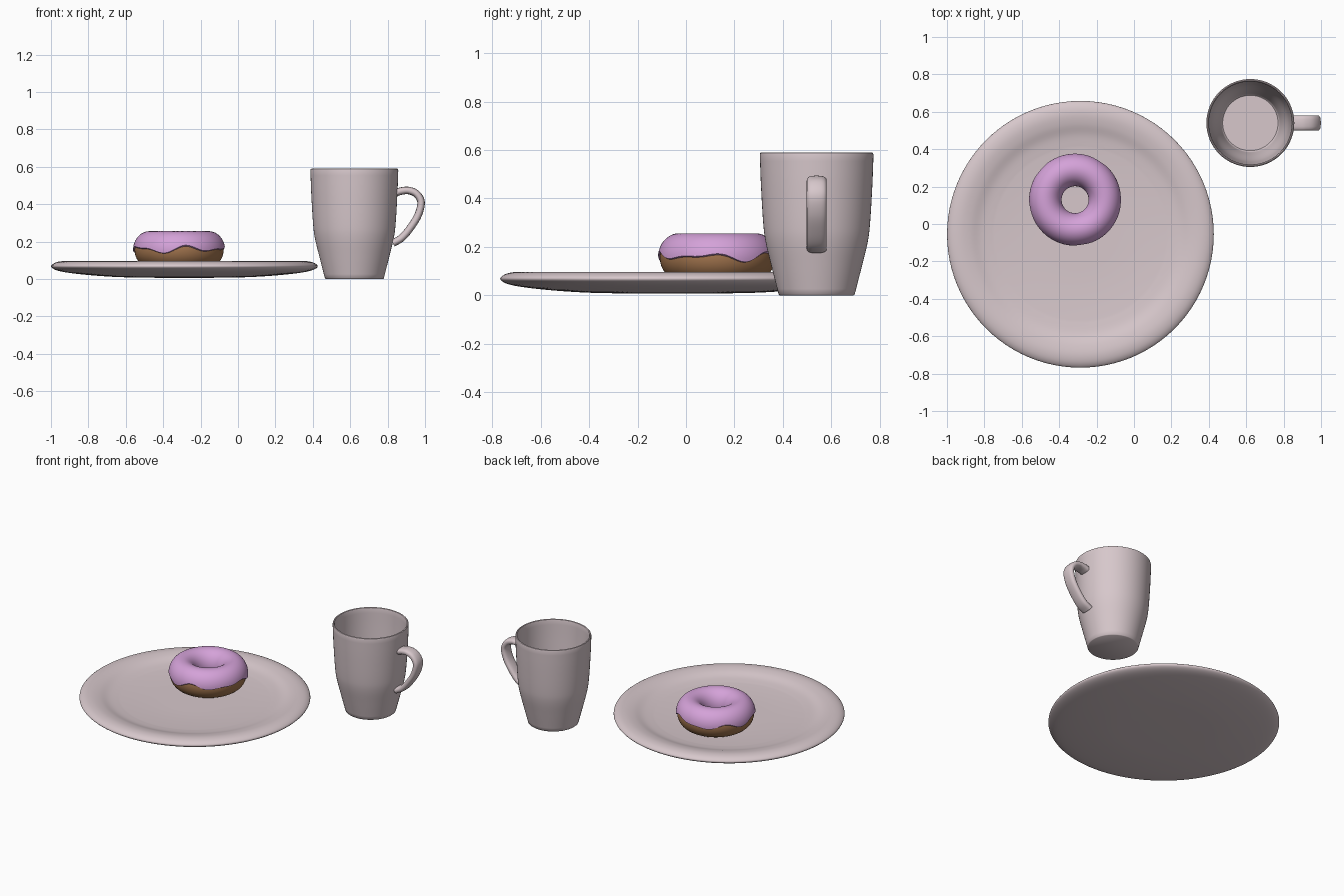
import bpy, bmesh, math
from mathutils import Vector

if "Cube" in bpy.data.objects:
    bpy.data.objects.remove(bpy.data.objects["Cube"])


def material(name, rgb):
    m = bpy.data.materials.new(name)
    m.diffuse_color = (*rgb, 1)
    m.use_nodes = True
    m.node_tree.nodes["Principled BSDF"].inputs["Base Color"].default_value = m.diffuse_color
    return m


china = material("pale_pink_china", (0.68, 0.575, 0.60))
dough_mat = material("brown_dough", (0.36, 0.175, 0.075))
icing_mat = material("lilac_icing", (0.66, 0.36, 0.69))


def spline(pts, n):
    """Catmull-Rom curve through the points."""
    p = [Vector(q) for q in pts]
    p = [2 * p[0] - p[1]] + p + [2 * p[-1] - p[-2]]
    out = []
    for i in range(1, len(p) - 2):
        a, b, c, d = p[i - 1:i + 3]
        for k in range(n):
            t = k / n
            out.append(0.5 * (2 * b + (c - a) * t + (2 * a - 5 * b + 4 * c - d) * t * t
                              + (3 * b - a - 3 * c + d) * t ** 3))
    return out + [p[-2]]


def skin(name, rings, mat, location, closed=False):
    """Joins rings of points; closed joins last to first, otherwise ends are capped."""
    bm = bmesh.new()
    vs = [[bm.verts.new(p) for p in r] for r in rings]
    n = len(vs[0])
    for i in range(len(vs) if closed else len(vs) - 1):
        a, b = vs[i], vs[(i + 1) % len(vs)]
        for j in range(n):
            k = (j + 1) % n
            bm.faces.new((a[j], a[k], b[k], b[j]))
    if not closed:
        bm.faces.new(vs[0])
        bm.faces.new(vs[-1])
    bmesh.ops.recalc_face_normals(bm, faces=bm.faces)
    me = bpy.data.meshes.new(name)
    bm.to_mesh(me)
    bm.free()
    me.materials.append(mat)
    ob = bpy.data.objects.new(name, me)
    ob.location = location
    bpy.context.collection.objects.link(ob)
    bpy.ops.object.select_all(action='DESELECT')
    ob.select_set(True)
    bpy.context.view_layer.objects.active = ob
    bpy.ops.object.shade_smooth_by_angle(angle=math.radians(40))
    return ob


def lathe(name, profile, mat, location, n=64):
    rings = [[(r * math.cos(2 * math.pi * j / n), r * math.sin(2 * math.pi * j / n), z)
              for j in range(n)] for r, z in profile]
    return skin(name, rings, mat, location)


# plate: gently rounded underside, rolled rim, shallow well
plate_profile = spline([(0.15, 0.007), (0.33, 0.01), (0.47, 0.018), (0.6, 0.031), (0.68, 0.046),
                        (0.713, 0.067), (0.69, 0.088), (0.645, 0.096), (0.59, 0.089),
                        (0.53, 0.071), (0.46, 0.061)], 5) + [Vector((0.2, 0.06))]
lathe("plate", plate_profile, china, (-0.2865, -0.055, 0), 96)

# mug: tapered foot, nearly straight upper wall, rounded lip, hollow inside
outer = spline([(0.157, 0.003), (0.187, 0.12), (0.211, 0.22), (0.221, 0.3),
                (0.23, 0.45), (0.235, 0.58)], 5)
inner = spline([(0.222, 0.58), (0.217, 0.45), (0.208, 0.3), (0.197, 0.22),
                (0.172, 0.12), (0.154, 0.04)], 5)
lip = [Vector((0.233, 0.588)), Vector((0.2285, 0.591)), Vector((0.224, 0.588))]
lathe("mug", [Vector((0.153, 0))] + outer + lip + inner + [Vector((0.148, 0.034))],
      china, (0.622, 0.54, 0))

# mug handle: flat oval section swept along an ear-shaped path
path = spline([(0.846, 0.463), (0.88, 0.472), (0.915, 0.473), (0.955, 0.455), (0.979, 0.41),
               (0.962, 0.34), (0.92, 0.272), (0.875, 0.22), (0.828, 0.192)], 6)
rings = []
for i, p in enumerate(path):
    t = (path[min(i + 1, len(path) - 1)] - path[max(i - 1, 0)]).normalized()
    ring = []
    for j in range(20):
        a = 2 * math.pi * j / 20
        c, s = math.cos(a), math.sin(a)
        w = 0.041 * math.copysign(abs(c) ** 0.7, c)
        h = 0.02 * math.copysign(abs(s) ** 0.8, s)
        ring.append((p.x - t.y * h, w, p.y + t.x * h))
    rings.append(ring)
skin("mug_handle", rings, china, (0, 0.54, 0))

# doughnut body: slightly tall ring
DONUT = (-0.315, 0.13, 0.155)
R, N = 0.159, 96
rings = []
for i in range(N):
    a = 2 * math.pi * i / N
    rings.append([((R + 0.079 * math.cos(b)) * math.cos(a), (R + 0.079 * math.cos(b)) * math.sin(a),
                   0.09 * math.sin(b)) for b in (2 * math.pi * j / 32 for j in range(32))])
skin("doughnut", rings, dough_mat, DONUT, closed=True)

# icing: thick cap over the ring with a wavy lower edge
rings = []
for i in range(N):
    a = 2 * math.pi * i / N
    q = a + 1.4
    lo = 0.06 + 0.13 * math.cos(5 * q) + 0.08 * math.cos(8 * q + 0.4) + 0.04 * math.sin(3 * q)
    hi = math.pi + 0.15 + 0.12 * math.sin(4 * a)
    section = []
    for j in range(29):                      # outside of the icing
        b = lo + (hi - lo) * j / 28
        section.append((0.087 * math.cos(b), 0.101 * math.sin(b)))
    for j in range(13):                      # inside, just under the dough surface
        b = hi + 0.06 + (lo - hi - 0.12) * j / 12
        section.append((0.076 * math.cos(b), 0.086 * math.sin(b)))
    rings.append([((R + x) * math.cos(a), (R + x) * math.sin(a), z) for x, z in section])
skin("icing", rings, icing_mat, DONUT, closed=True)
